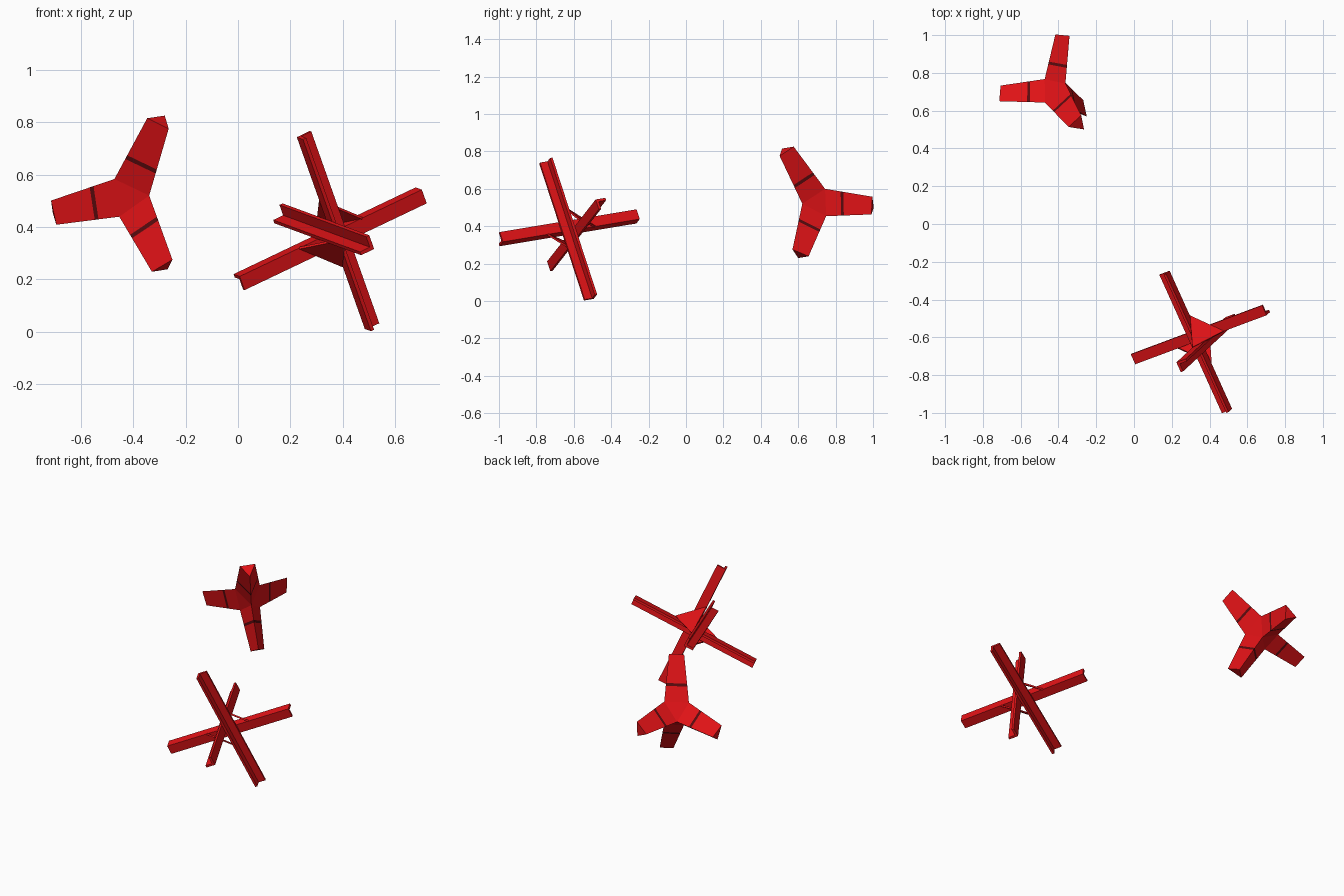
import bpy, bmesh
from mathutils import Vector as V

if "Cube" in bpy.data.objects:
    bpy.data.objects.remove(bpy.data.objects["Cube"])


def material(name, col):
    m = bpy.data.materials.new(name)
    m.diffuse_color = (*col, 1)
    m.use_nodes = True
    m.node_tree.nodes["Principled BSDF"].inputs["Base Color"].default_value = m.diffuse_color
    return m


red = material("red", (0.74, 0.006, 0.008))
dark = material("dark red", (0.1, 0.003, 0.004))


def finish(bm, name, mats):
    bmesh.ops.recalc_face_normals(bm, faces=bm.faces[:])
    me = bpy.data.meshes.new(name)
    bm.to_mesh(me)
    bm.free()
    for m in mats:
        me.materials.append(m)
    ob = bpy.data.objects.new(name, me)
    bpy.context.collection.objects.link(ob)
    return ob


def loft(bm, rings, band=None):
    """Skin a list of closed rings, cap both ends; faces of segment 'band' are dark."""
    vs = [[bm.verts.new(p) for p in r] for r in rings]
    n = len(vs[0])
    for s in range(len(vs) - 1):
        for i in range(n):
            j = (i + 1) % n
            f = bm.faces.new((vs[s][i], vs[s][j], vs[s + 1][j], vs[s + 1][i]))
            f.material_index = 1 if s == band else 0
    bm.faces.new(vs[0])
    bm.faces.new(vs[-1])


# Four-legged obstacle: octahedral core with tapered triangular legs
c = V((-0.408, 0.694, 0.525))
tips = [V(t) for t in ((-0.705, 0.68, 0.458), (-0.365, 0.997, 0.51),
                       (-0.297, 0.53, 0.805), (-0.28, 0.605, 0.25))]
dirs = [(t - c).normalized() for t in tips]


def crotch(i, j):
    return c + (dirs[i] + dirs[j]).normalized() * 0.1


bm = bmesh.new()
for i in range(4):
    for j in range(i + 1, 4):
        bm.verts.new(crotch(i, j))
bmesh.ops.convex_hull(bm, input=bm.verts[:])
finish(bm, "tetrapod_core", [red])

for k, name in enumerate(("left", "back", "upper", "lower")):
    others = [j for j in range(4) if j != k]
    base = [crotch(k, j) for j in others]
    end = []
    for j in others:
        side = dirs[j] - dirs[k] * dirs[j].dot(dirs[k])
        end.append(tips[k] + side.normalized() * 0.053)
    bm = bmesh.new()
    loft(bm, [[a.lerp(b, t) for a, b in zip(base, end)] for t in (0, 0.33, 0.39, 1)], band=1)
    finish(bm, f"tetrapod_{name}_leg", [red, dark])

# Crossed-beam obstacle: three perpendicular angle irons set back to back
h = V((0.354, -0.613, 0.377))
d1 = V((0.319, 0.294, -0.9)).normalized()
d2 = V((0.853, 0.317, 0.414))
d2 = (d2 - d1 * d2.dot(d1)).normalized()
d3 = V((0.40, -0.905, -0.134))
d3 = (d3 - d1 * d3.dot(d1) - d2 * d3.dot(d2)).normalized()
W, T, HALF = 0.058, 0.014, 0.406
profile = ((0, 0), (W, 0), (W, T), (T, T), (T, W), (0, W))
beams = (("upright_beam", d1, d2, d3), ("cross_beam", d2, d1, -d3), ("long_beam", d3, -d1, -d2))
for name, axis, u, v in beams:
    bm = bmesh.new()
    loft(bm, [[h + axis * s + u * a + v * b for a, b in profile] for s in (-HALF, HALF)])
    finish(bm, name, [red])

# Triangular gusset plates joining the three beams on opposite sides
for name, s in (("upper_gusset", 1), ("lower_gusset", -1)):
    tri = [h - d1 * 0.14 * s, h + d2 * 0.14 * s, h - d3 * 0.14 * s]
    n = (tri[1] - tri[0]).cross(tri[2] - tri[0]).normalized() * 0.005
    bm = bmesh.new()
    loft(bm, [[p - n for p in tri], [p + n for p in tri]])
    finish(bm, name, [red])
